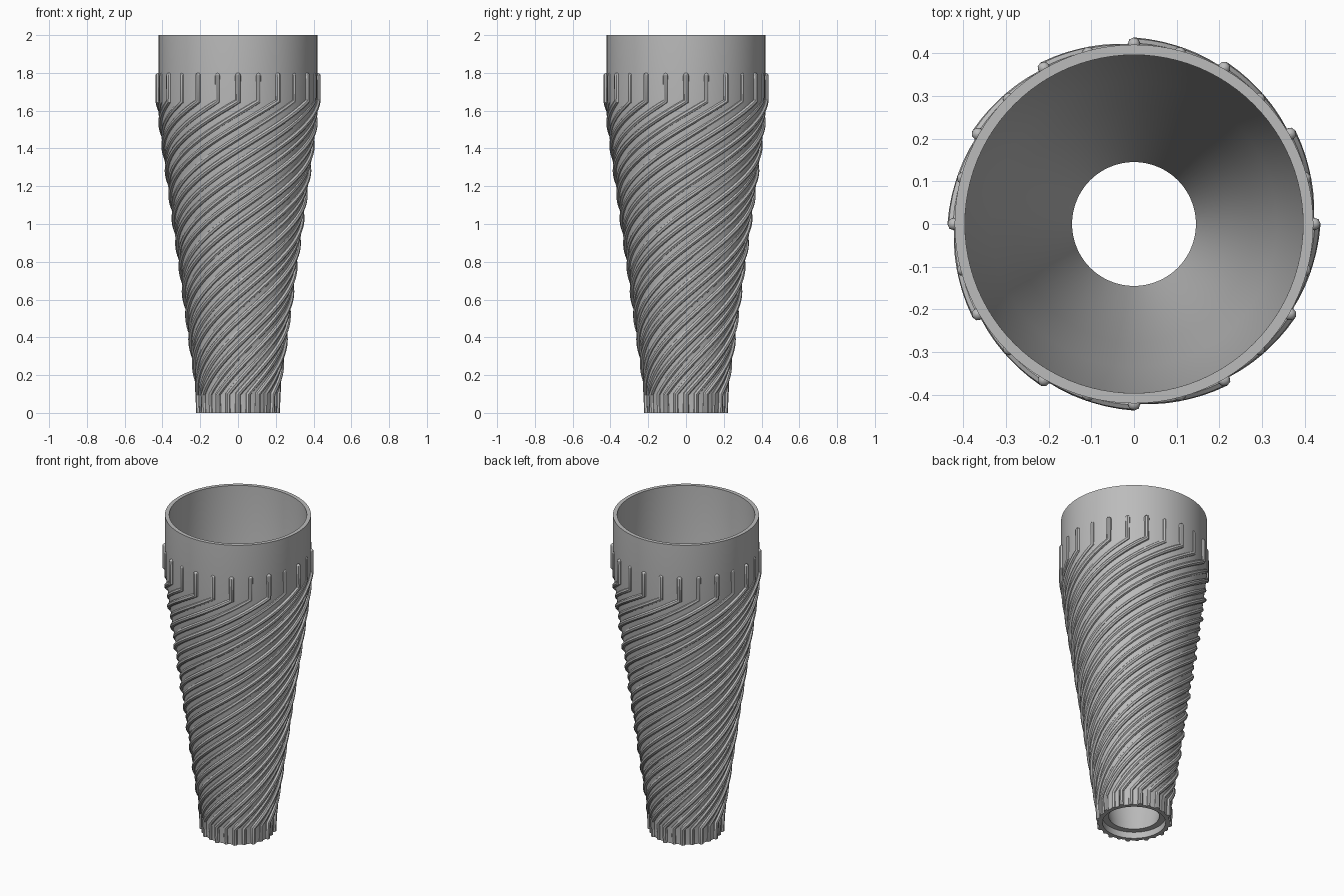
import bpy
import math

cube = bpy.data.objects.get("Cube")
if cube:
    bpy.data.objects.remove(cube)

metal = bpy.data.materials.new("grey metal")
metal.use_nodes = True
colour = (0.5, 0.5, 0.5, 1)
metal.diffuse_color = colour
metal.node_tree.nodes["Principled BSDF"].inputs["Base Color"].default_value = colour

TUBES = 24
SEGMENTS = 96
TUBE_R = 0.015
LOW, HIGH, TIP = 0.1, 1.65, 1.8

# Height and radius of the outer wall
WALL = [(0, 0.205), (LOW, 0.208), (0.4, 0.25), (0.8, 0.304),
        (1.2, 0.361), (1.45, 0.396), (HIGH, 0.42), (2, 0.42)]


def wall_radius(z):
    for (z0, r0), (z1, r1) in zip(WALL, WALL[1:]):
        if z <= z1:
            return r0 + (r1 - r0) * (z - z0) / (z1 - z0)
    return WALL[-1][1]


def add_object(name, mesh):
    obj = bpy.data.objects.new(name, mesh)
    bpy.context.collection.objects.link(obj)
    mesh.materials.clear()
    mesh.materials.append(metal)
    bpy.ops.object.select_all(action='DESELECT')
    obj.select_set(True)
    bpy.context.view_layer.objects.active = obj
    bpy.ops.object.shade_smooth_by_angle(angle=math.radians(35))
    return obj


def lathe(name, profile):
    """Revolve a closed (radius, height) loop around z."""
    n = len(profile)
    verts, faces = [], []
    for s in range(SEGMENTS):
        a = math.tau * s / SEGMENTS
        verts += [(r * math.cos(a), r * math.sin(a), z) for r, z in profile]
        t = (s + 1) % SEGMENTS
        for i in range(n):
            j = (i + 1) % n
            faces.append((s * n + i, t * n + i, t * n + j, s * n + j))
    mesh = bpy.data.meshes.new(name)
    mesh.from_pydata(verts, [], faces)
    return add_object(name, mesh)


# Hollow tapered body with a recessed underside
outer = [(r, z) for z, r in WALL]
inner = [(0.396, 2), (0.394, HIGH), (0.335, 1.2), (0.278, 0.8),
         (0.222, 0.4), (0.145, 0.04), (0.182, 0.04), (0.182, 0)]
lathe("tapered_body", outer + inner)


# Cooling tubes: straight foot, one helical turn, straight rounded tip
def tube_path(index):
    start = math.tau * index / TUBES
    lift = 0.002 if index % 2 == 0 else -0.006
    steps = 80
    stations = [(0, -math.tau, 1)]
    for k in range(steps + 1):
        f = k / steps
        stations.append((LOW + (HIGH - LOW) * f, math.tau * (f - 1), 1))
    for k in range(5):
        a = math.pi / 2 * k / 4
        stations.append((TIP - TUBE_R * (1 - math.sin(a)), 0,
                         max(math.cos(a), 0.03)))
    for z, turn, scale in stations:
        r = wall_radius(z) + lift
        a = start + turn
        yield (r * math.cos(a), r * math.sin(a), z, 1), scale


curve = bpy.data.curves.new("tube_paths", 'CURVE')
curve.dimensions = '3D'
curve.bevel_depth = TUBE_R
curve.bevel_resolution = 2
curve.use_fill_caps = True
for index in range(TUBES):
    points = list(tube_path(index))
    spline = curve.splines.new('POLY')
    spline.points.add(len(points) - 1)
    for point, (co, scale) in zip(spline.points, points):
        point.co = co
        point.radius = scale

helper = bpy.data.objects.new("tube_paths", curve)
bpy.context.collection.objects.link(helper)
graph = bpy.context.evaluated_depsgraph_get()
tubes = bpy.data.meshes.new_from_object(helper.evaluated_get(graph))
bpy.data.objects.remove(helper)
tubes.name = "cooling_tubes"
add_object("cooling_tubes", tubes)
